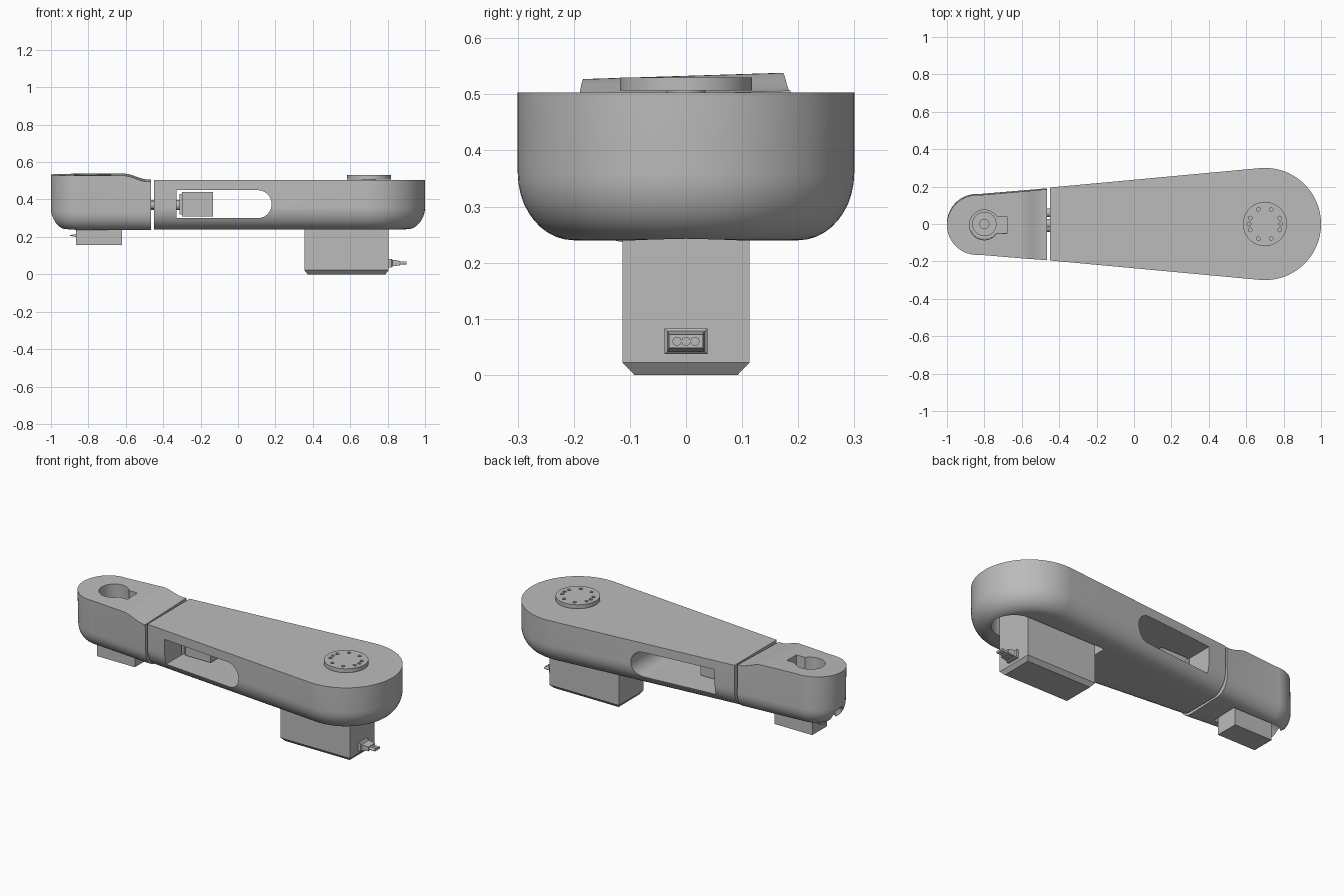
import bpy, bmesh
from math import sin, cos, pi, radians
from mathutils import Vector, Matrix

cube = bpy.data.objects.get("Cube")
if cube:
    bpy.data.objects.remove(cube, do_unlink=True)

grey = bpy.data.materials.new("plain grey")
grey.use_nodes = True
grey.diffuse_color = (0.5, 0.5, 0.5, 1)
grey.node_tree.nodes["Principled BSDF"].inputs["Base Color"].default_value = (0.5, 0.5, 0.5, 1)


def make(name, bm):
    bmesh.ops.recalc_face_normals(bm, faces=bm.faces)
    mesh = bpy.data.meshes.new(name)
    bm.to_mesh(mesh)
    bm.free()
    mesh.materials.append(grey)
    ob = bpy.data.objects.new(name, mesh)
    bpy.context.collection.objects.link(ob)
    return ob


def loft(name, loops):
    """Skin a stack of equal-length closed loops and cap both ends."""
    bm = bmesh.new()
    rings = [[bm.verts.new(p) for p in loop] for loop in loops]
    n = len(rings[0])
    for a, b in zip(rings, rings[1:]):
        for i in range(n):
            j = (i + 1) % n
            bm.faces.new((a[i], a[j], b[j], b[i]))
    bm.faces.new(rings[0])
    bm.faces.new(rings[-1])
    return make(name, bm)


def prism(name, pts, lo, hi, axis="z"):
    place = {"z": lambda u, v, t: (u, v, t),
             "y": lambda u, v, t: (u, t, v),
             "x": lambda u, v, t: (t, u, v)}[axis]
    return loft(name, [[place(u, v, t) for u, v in pts] for t in (lo, hi)])


def box(name, x, y, z):
    return prism(name, [(x[0], y[0]), (x[1], y[0]), (x[1], y[1]), (x[0], y[1])], *z)


def arc(cx, cy, r, a, b, n=24):
    angles = [radians(a + (b - a) * i / n) for i in range(n + 1)]
    return [(cx + r * cos(t), cy + r * sin(t)) for t in angles]


def disc(name, cx, cy, r, lo, hi, axis="z", n=48):
    return prism(name, arc(cx, cy, r, 0, 360, n)[:-1], lo, hi, axis)


def shell(name, end_x, end_half, cx, r, tilt, z0, z1, inset, rise, side=1):
    """Tapered link with one round end and a rounded lower edge."""
    loops = []
    steps = 10
    levels = [(inset * (1 - sin(pi / 2 * i / steps)),
               z0 + rise * (1 - cos(pi / 2 * i / steps))) for i in range(steps + 1)]
    for d, z in levels + [(0, z1)]:
        pts = [(end_x, end_half - d), (end_x, d - end_half)]
        pts += [(cx + side * (x - cx), y)
                for x, y in arc(cx, 0, r - d, -90 - tilt, 90 + tilt, 48)]
        loops.append([(x, y, z) for x, y in pts])
    return loft(name, loops)


def carve(ob, *cutters):
    for c in cutters:
        c.hide_render = True
        mod = ob.modifiers.new("cut", "BOOLEAN")
        mod.operation, mod.solver, mod.object = "DIFFERENCE", "EXACT", c
        bpy.context.view_layer.objects.active = ob
        bpy.ops.object.modifier_apply(modifier=mod.name)
        bpy.data.objects.remove(c, do_unlink=True)


# Main arm: side window, cable scoop at the back, motor pocket underneath
arm = shell("main_arm", -0.45, 0.195, 0.7, 0.3, 5.2, 0.24, 0.503, 0.1, 0.12)
window = prism("window_cutter", [(-0.33, 0.45), (-0.33, 0.3)]
               + arc(0.105, 0.375, 0.075, -90, 90), -0.5, 0.5, "y")
start, tip = Vector((0.12, 0.246, 0.375)), Vector((0.52, 0.288, 0.375))
bm = bmesh.new()
bmesh.ops.create_cone(bm, cap_ends=True, segments=32, radius1=0.068, radius2=0.002,
                      depth=(tip - start).length)
turn = (tip - start).to_track_quat("Z", "Y").to_matrix().to_4x4()
bm.transform(Matrix.Translation((start + tip) / 2) @ turn)
scoop = make("scoop_cutter", bm)
pocket = prism("pocket_cutter", [(0.3, 0.12), (0.3, -0.12)]
               + arc(0.8, 0, 0.12, -90, 90), 0.1, 0.36)
carve(arm, window, scoop, pocket)

# Wrist link: stepped top, keyhole, motor pocket open at the tip
wrist = shell("wrist_link", -0.465, 0.19, -0.84, 0.16, 4.6, 0.24, 0.56, 0.08, 0.1, -1)
slope = []
for i in range(13):
    t = i / 12
    slope.append((-0.61 + 0.13 * t, 0.533 - 0.032 * t * t * (3 - 2 * t)))
top_cut = prism("top_cutter", [(-1.2, 0.7), (-1.2, 0.533)] + slope
                + [(-0.4, 0.501), (-0.4, 0.7)], -0.4, 0.4, "y")
keyhole = prism("keyhole_cutter", arc(-0.8, 0, 0.08, 35, 325, 40)
                + [(-0.68, -0.045), (-0.68, 0.045)], 0.44, 0.7)
motor_bay = prism("motor_bay_cutter", [(-0.6, -0.08), (-0.6, 0.08)]
                  + arc(-0.87, 0, 0.08, 90, 270), 0.1, 0.32)
tip_hole = prism("tip_hole_cutter", [(0.045, 0.1), (-0.045, 0.1)]
                 + arc(0, 0.285, 0.045, 180, 0), -1.2, -0.85, "x")
carve(wrist, top_cut, keyhole, motor_bay, tip_hole)
pivot = Matrix.Translation((0, 0, 0.37))
wrist.data.transform(pivot @ Matrix.Rotation(radians(1.8), 4, "X") @ pivot.inverted())

# Shoulder motor with chamfered base
def rect(x0, x1, h, z):
    return [(x0, -h, z), (x1, -h, z), (x1, h, z), (x0, h, z)]

loft("shoulder_motor", [rect(0.372, 0.788, 0.092, 0), rect(0.355, 0.805, 0.113, 0.022),
                        rect(0.355, 0.805, 0.113, 0.42)])


# Cable plugs: flange, tapered boot and three wires
def plug(name, x, z, s):
    def ring(px, hy, hz):
        return [(x + s * px, y, z + v) for y, v in
                ((-hy, -hz), (hy, -hz), (hy, hz), (-hy, hz))]
    k = abs(s)
    loft(name + "_boot", [ring(-0.005, 0.038 * k, 0.023 * k), ring(0.015, 0.038 * k, 0.023 * k),
                          ring(0.02, 0.033 * k, 0.018 * k), ring(0.06, 0.03 * k, 0.012 * k)])
    for i in (-1, 0, 1):
        lo, hi = sorted((x + s * 0.05, x + s * 0.097))
        disc(f"{name}_wire_{i + 2}", i * 0.016 * k, z, 0.008 * k, lo, hi, "x", 16)


plug("shoulder_plug", 0.805, 0.06, 1)
plug("wrist_plug", -0.865, 0.208, -0.35)

# Shoulder output disc with screw holes on a short neck
disc("output_neck", 0.7, 0, 0.035, 0.49, 0.51)
flange = disc("output_disc", 0.7, 0, 0.118, 0.507, 0.53, n=64)
holes = []
for a in (0, 22, 66, 114, 158, 180, 202, 246, 294, 338):
    t = radians(a)
    holes.append(disc("hole_cutter", 0.7 + 0.085 * cos(t), 0.085 * sin(t), 0.01,
                      0.515, 0.56, n=12))
carve(flange, *holes)

# Wrist motor and its output horn inside the keyhole
box("wrist_motor", (-0.865, -0.62), (-0.068, 0.068), (0.157, 0.4))
disc("wrist_horn", -0.8, 0, 0.065, 0.43, 0.46)
disc("wrist_horn_hub", -0.8, 0, 0.027, 0.45, 0.475, n=32)

# Roll motor inside the window and the shaft joining both links
box("roll_motor", (-0.3, -0.135), (-0.06, 0.06), (0.31, 0.44))
box("roll_motor_ears", (-0.312, -0.298), (-0.075, 0.075), (0.32, 0.43))
disc("roll_shaft", 0, 0.37, 0.027, -0.48, -0.3, "x", 32)
for i, y in enumerate((-0.02, 0.06)):
    disc(f"joint_pin_{i + 1}", y, 0.37, 0.022, -0.475, -0.44, "x", 20)

# Smooth curved surfaces, keep hard edges
for ob in bpy.context.view_layer.objects:
    mine = ob.type == "MESH" and grey.name in ob.data.materials
    ob.select_set(mine)
    if mine:
        bpy.context.view_layer.objects.active = ob
bpy.ops.object.shade_smooth_by_angle(angle=radians(30))
